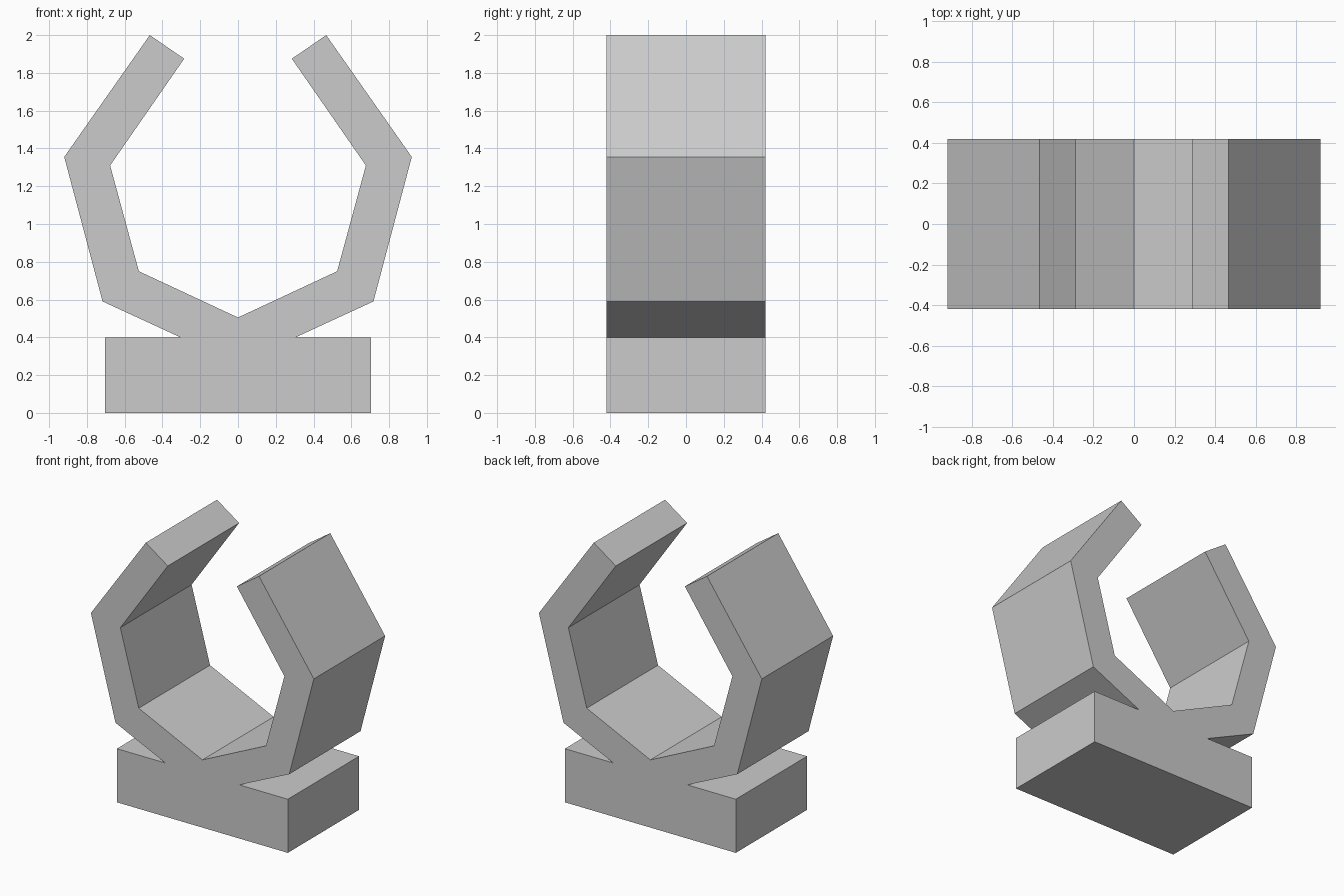
import bpy
import bmesh

cube = bpy.data.objects.get("Cube")
if cube:
    bpy.data.objects.remove(cube, do_unlink=True)

HALF_DEPTH = 0.42

grey = bpy.data.materials.new("light grey")
grey.use_nodes = True
colour = (0.6, 0.6, 0.6, 1)
grey.diffuse_color = colour
grey.node_tree.nodes["Principled BSDF"].inputs["Base Color"].default_value = colour


def extrude_profile(name, outline, material):
    """Extrude a closed x-z outline along y, centred on y = 0."""
    bm = bmesh.new()
    front = bm.faces.new([bm.verts.new((x, -HALF_DEPTH, z)) for x, z in outline])
    result = bmesh.ops.extrude_face_region(bm, geom=[front], use_keep_orig=True)
    back = [v for v in result["geom"] if isinstance(v, bmesh.types.BMVert)]
    bmesh.ops.translate(bm, verts=back, vec=(0, 2 * HALF_DEPTH, 0))
    bmesh.ops.recalc_face_normals(bm, faces=bm.faces)
    mesh = bpy.data.meshes.new(name)
    bm.to_mesh(mesh)
    bm.free()
    mesh.materials.append(material)
    obj = bpy.data.objects.new(name, mesh)
    bpy.context.collection.objects.link(obj)
    return obj


# Left half of the clip: base block, outer arm, tip, then inner arm
half = [
    (0.705, 0), (0.705, 0.4), (0.305, 0.4),
    (0.717, 0.59), (0.92, 1.355), (0.467, 2.0),
    (0.285, 1.875), (0.677, 1.31), (0.525, 0.75),
]
valley = [(0, 0.505)]
mirrored = [(-x, z) for x, z in reversed(half)]

# Open clip with its base, in one piece
extrude_profile("clip_with_base", half + valley + mirrored, grey)
